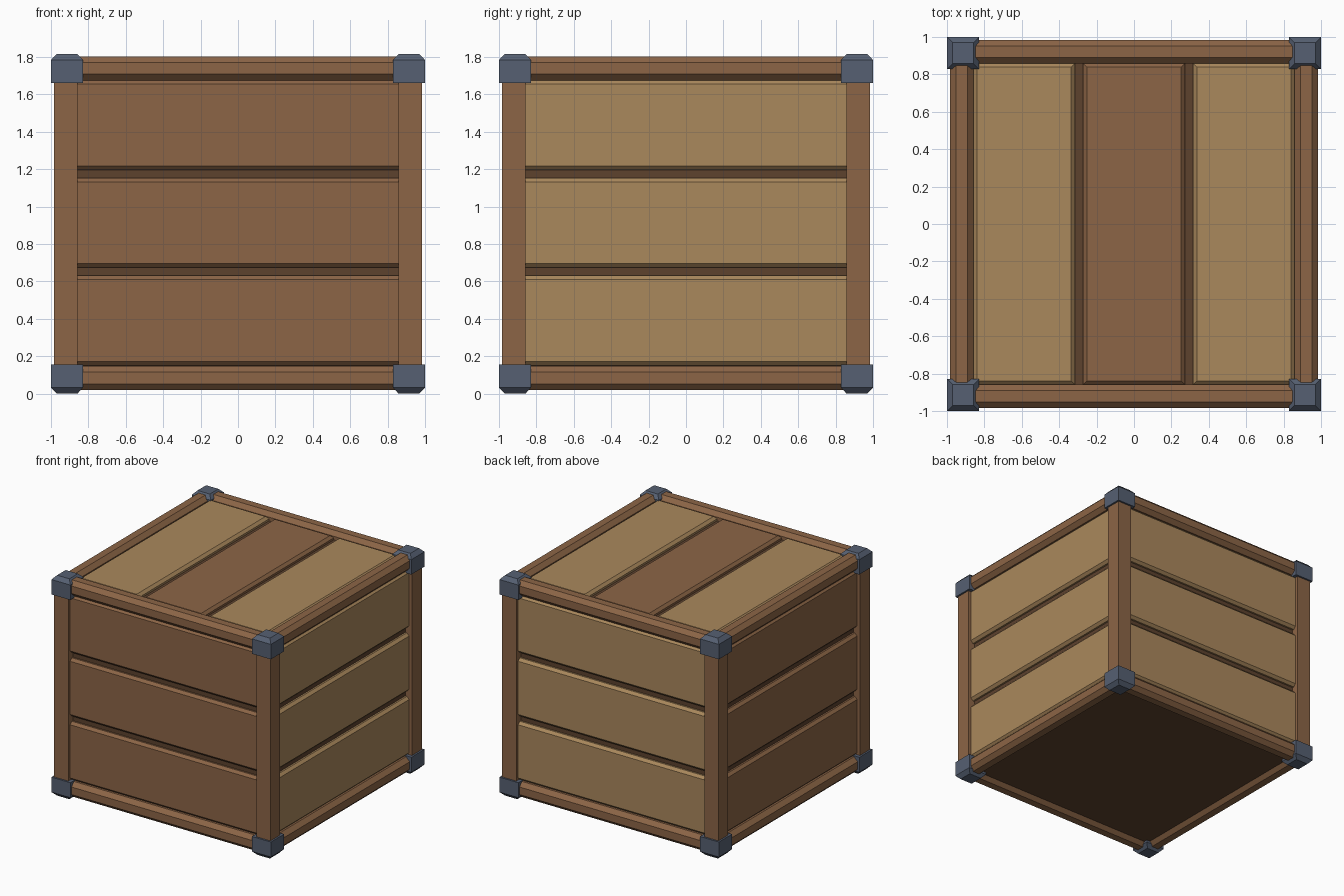
import bpy, bmesh, math
from mathutils import Matrix, Vector

if "Cube" in bpy.data.objects:
    bpy.data.objects.remove(bpy.data.objects["Cube"])

H = 1.815          # total height
P = 0.921          # centre line of posts and beams
W = 0.128          # post and beam thickness


def mat(name, rgb):
    m = bpy.data.materials.new(name)
    m.diffuse_color = (*rgb, 1)
    m.use_nodes = True
    m.node_tree.nodes["Principled BSDF"].inputs["Base Color"].default_value = m.diffuse_color
    return m


BROWN = mat("brown_wood", (0.262, 0.130, 0.061))
TAN = mat("tan_wood", (0.402, 0.246, 0.107))
DARK = mat("dark_wood", (0.109, 0.054, 0.027))
STEEL = mat("blue_steel", (0.093, 0.117, 0.168))


def finish(name, bm, material, matrix=Matrix()):
    bmesh.ops.transform(bm, matrix=matrix, verts=bm.verts)
    bmesh.ops.recalc_face_normals(bm, faces=bm.faces)
    me = bpy.data.meshes.new(name)
    bm.to_mesh(me)
    bm.free()
    me.materials.append(material)
    ob = bpy.data.objects.new(name, me)
    bpy.context.collection.objects.link(ob)
    return ob


def box_bm(size, centre):
    bm = bmesh.new()
    bmesh.ops.create_cube(bm, size=1)
    for v in bm.verts:
        v.co = Vector(a * b for a, b in zip(v.co, size)) + Vector(centre)
    return bm


def beam(name, axis, centre, length):
    """Square beam with its four long edges chamfered."""
    size = [W, W, W]
    size[axis] = length
    bm = box_bm(size, centre)
    edges = [e for e in bm.edges
             if abs((e.verts[0].co - e.verts[1].co)[axis]) > 0.5]
    bmesh.ops.bevel(bm, geom=edges, offset=0.033, segments=1, affect='EDGES')
    finish(name, bm, BROWN)


def plank(name, material, u0, u1, length, depth, matrix):
    """Plank lying along x, spanning u0..u1 in y, its top chamfered at z = 0."""
    bm = box_bm((length, u1 - u0, depth), (0, (u0 + u1) / 2, -depth / 2))
    edges = [e for e in bm.edges if all(v.co.z > -0.001 for v in e.verts)]
    bmesh.ops.bevel(bm, geom=edges, offset=0.021, segments=1, affect='EDGES')
    finish(name, bm, material, matrix)


# dark inner box seen in the grooves and underneath
finish("inner_box", box_bm((1.85, 1.85, 1.69), (0, 0, 0.05 + 1.69 / 2)), DARK)

# corner posts, horizontal beams and metal corner caps
for sx in (-1, 1):
    for sy in (-1, 1):
        finish("corner_post", box_bm((W, W, H - 0.2), (sx * P, sy * P, H / 2)), BROWN)
        for top in (False, True):
            h, s = 0.155, 0.172
            bm = box_bm((s, s, h), (0, 0, h / 2))
            # outer end tapers in on all four sides
            bottom = [f for f in bm.faces if f.normal.z < -0.5 or
                      f.calc_center_median().z < 0.001]
            r = bmesh.ops.extrude_face_region(bm, geom=bottom)
            new = [g for g in r["geom"] if isinstance(g, bmesh.types.BMVert)]
            bmesh.ops.delete(bm, geom=bottom, context='FACES_ONLY')
            for v in bm.verts:
                if v.co.z < 0.001 and v not in new:
                    v.co.z = 0.032
            for v in new:
                v.co.x *= 0.65
                v.co.y *= 0.65
            c = 1 - s / 2
            m = Matrix.Translation((sx * c, sy * c, H if top else 0))
            if top:
                m = m @ Matrix.Diagonal((1, 1, -1, 1))
            finish("corner_cap", bm, STEEL, m)

for s in (-1, 1):
    for z in (0.083, H - 0.076):
        beam("cross_beam", 0, (0, s * P, z), 1.72)
        beam("side_beam", 1, (s * P, 0, z), 1.72)

# three planks on each side: front and left brown, right and back tan
sides = [("front", 0, BROWN), ("right", 90, TAN), ("back", 180, TAN), ("left", 270, BROWN)]
for side, ang, material in sides:
    m = (Matrix.Rotation(math.radians(ang), 4, 'Z')
         @ Matrix.Translation((0, -0.96, 0))
         @ Matrix.Rotation(math.radians(90), 4, 'X'))
    for i in range(3):
        z = 0.15 + i * 0.523
        plank(side + "_plank", material, z, z + 0.48, 1.8, 0.05, m)

# lid planks, running front to back
m = Matrix.Translation((0, 0, 1.777)) @ Matrix.Rotation(math.radians(-90), 4, 'Z')
for i, material in ((-1, TAN), (0, BROWN), (1, TAN)):
    c = i * 0.588
    plank("lid_plank", material, c - 0.272, c + 0.272, 1.72, 0.05, m)
